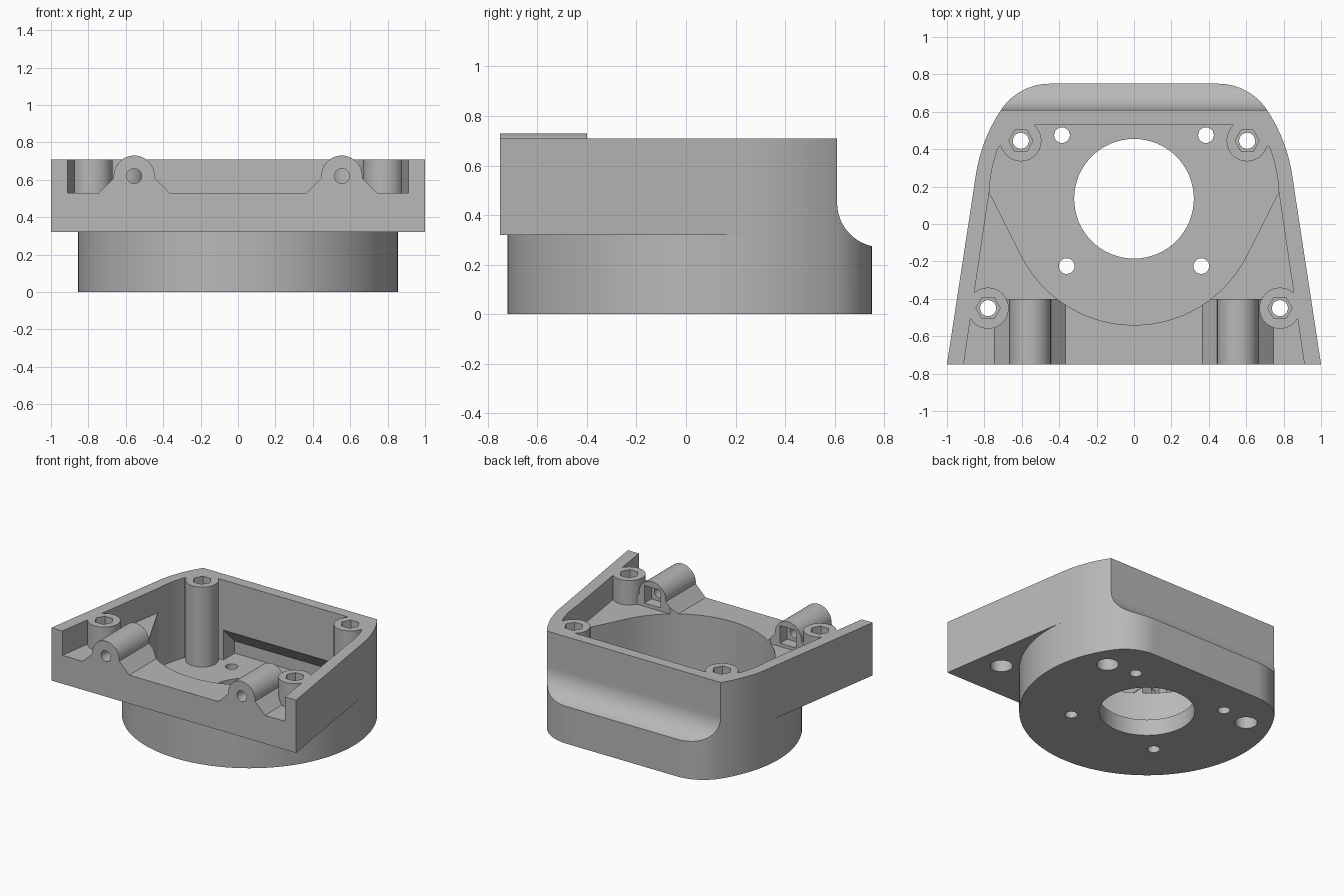
import bpy, bmesh
from math import sin, cos, radians

if "Cube" in bpy.data.objects:
    bpy.data.objects.remove(bpy.data.objects["Cube"], do_unlink=True)

grey = bpy.data.materials.new("light_grey")
grey.use_nodes = True
GREY = (0.48, 0.48, 0.48, 1)
grey.diffuse_color = GREY
grey.node_tree.nodes["Principled BSDF"].inputs["Base Color"].default_value = GREY

CY = 0.135          # centre of the round housing
AXES = {"x": lambda a, b, h: (h, a, b),
        "y": lambda a, b, h: (a, h, b),
        "z": lambda a, b, h: (a, b, h)}


def arc(cx, cy, r, a0, a1, n=16):
    steps = [radians(a0 + (a1 - a0) * i / n) for i in range(n + 1)]
    return [(cx + r * cos(t), cy + r * sin(t)) for t in steps]


def circle(cx, cy, r, n=40):
    return arc(cx, cy, r, 0, 360, n)[:-1]


def mirrored(half):
    """Close a right half outline with its mirror image across x = 0."""
    return half + [(-x, y) for x, y in reversed(half) if abs(x) > 1e-5]


def flip(points):
    return [(-x, y) for x, y in points]


def prism(name, outlines, h0, h1, axis="z"):
    """Extrude one or more separate closed outlines into one object."""
    bm = bmesh.new()
    place = AXES[axis]
    for pts in outlines:
        low = [bm.verts.new(place(a, b, h0)) for a, b in pts]
        top = [bm.verts.new(place(a, b, h1)) for a, b in pts]
        bm.faces.new(low)
        bm.faces.new(top)
        for i in range(len(pts)):
            j = (i + 1) % len(pts)
            bm.faces.new((low[i], low[j], top[j], top[i]))
    bmesh.ops.recalc_face_normals(bm, faces=bm.faces[:])
    mesh = bpy.data.meshes.new(name)
    bm.to_mesh(mesh)
    bm.free()
    mesh.materials.append(grey)
    obj = bpy.data.objects.new(name, mesh)
    bpy.context.collection.objects.link(obj)
    return obj


def combine(tool, operation):
    mod = housing.modifiers.new(tool.name, "BOOLEAN")
    mod.operation, mod.solver, mod.object = operation, "EXACT", tool
    bpy.context.view_layer.objects.active = housing
    bpy.ops.object.modifier_apply(modifier=mod.name)
    bpy.data.objects.remove(tool, do_unlink=True)


def add(*args):
    combine(prism(*args), "UNION")


def cut(*args):
    combine(prism(*args), "DIFFERENCE")


def both(points):
    return [points, flip(points)]


# Outer shell: round base, and a top that flares to a straight front
side = arc(0, CY, 0.855, 8.7, 33.8, 12)
corner = arc(0.45, 0.4365, 0.3135, 33.8, 90)[1:]
front_round = arc(0, CY, 0.855, -90, 8.7, 40)[:-1]
housing = prism("housing", [mirrored([(1, -0.75)] + side + corner)], 0.32, 0.71)
add("round_base", [mirrored(front_round + side + corner)], 0, 0.5)

# Back relief with a concave fillet
relief = [(0.61, 0.9)] + arc(0.79, 0.45, 0.18, 180, 270) + [(1, 0.27), (1, 0.9)]
cut("back_relief", [relief], -1.2, 1.2, "x")

# Shallow tray, open at the front
inner = arc(0, CY, 0.775, 2.6, 20.8, 10) + [(0.53, 0.53)]
cut("tray", [mirrored([(0.918, -0.8)] + inner)], 0.53, 0.9)

# Cable bosses on the front edge
shoulder = [(0.365, 0.5), (0.365, 0.53), (0.455, 0.62),
            (0.655, 0.62), (0.745, 0.53), (0.745, 0.5)]
add("boss_shoulders", both(shoulder), -0.75, -0.40, "y")
add("boss_barrels", both(circle(0.555, 0.62, 0.11)), -0.75, -0.40, "y")

# Deep pocket with an undercut back wall
cut("pocket", [mirrored(arc(0, CY, 0.675, -90, -26.8, 24) + inner)], 0.12, 0.9)
undercut = [(0.4, 0.12), (0.66, 0.12), (0.66, 0.21), (0.53, 0.34), (0.4, 0.34)]
cut("undercut", [undercut], -0.49, 0.49, "x")

# Screw posts with hex recess, through hole and counterbore
for name, x, y, foot, under in (("rear", 0.605, 0.445, 0.08, 0),
                                ("front", 0.78, -0.45, 0.42, 0.32)):
    add(name + "_posts", both(circle(x, y, 0.11)), foot, 0.71)
    cut(name + "_counterbores", both(circle(x, y, 0.075)), under - 0.1, under + 0.12)
    cut(name + "_holes", both(circle(x, y, 0.043, 24)), -0.1, 0.9)
    cut(name + "_hexes", both(circle(x, y, 0.065, 6)), 0.64, 0.9)

# Floor openings
cut("centre_bore", [circle(0, CY, 0.32, 64)], -0.1, 0.3)
cut("floor_holes", both(circle(0.385, 0.475, 0.042, 24))
    + both(circle(0.36, -0.225, 0.042, 24)), -0.1, 0.3)

# Boss holes and the square nut pockets behind them
cut("boss_holes", both(circle(0.555, 0.62, 0.04, 24)), -0.9, -0.3, "y")
square = [(0.49, 0.555), (0.62, 0.555), (0.62, 0.685), (0.49, 0.685)]
cut("nut_pockets", both(square), -0.48, -0.38, "y")

# Smooth the curved walls, keep the machined edges crisp
bpy.ops.object.select_all(action="DESELECT")
housing.select_set(True)
bpy.context.view_layer.objects.active = housing
bpy.ops.object.shade_smooth_by_angle(angle=radians(25))
